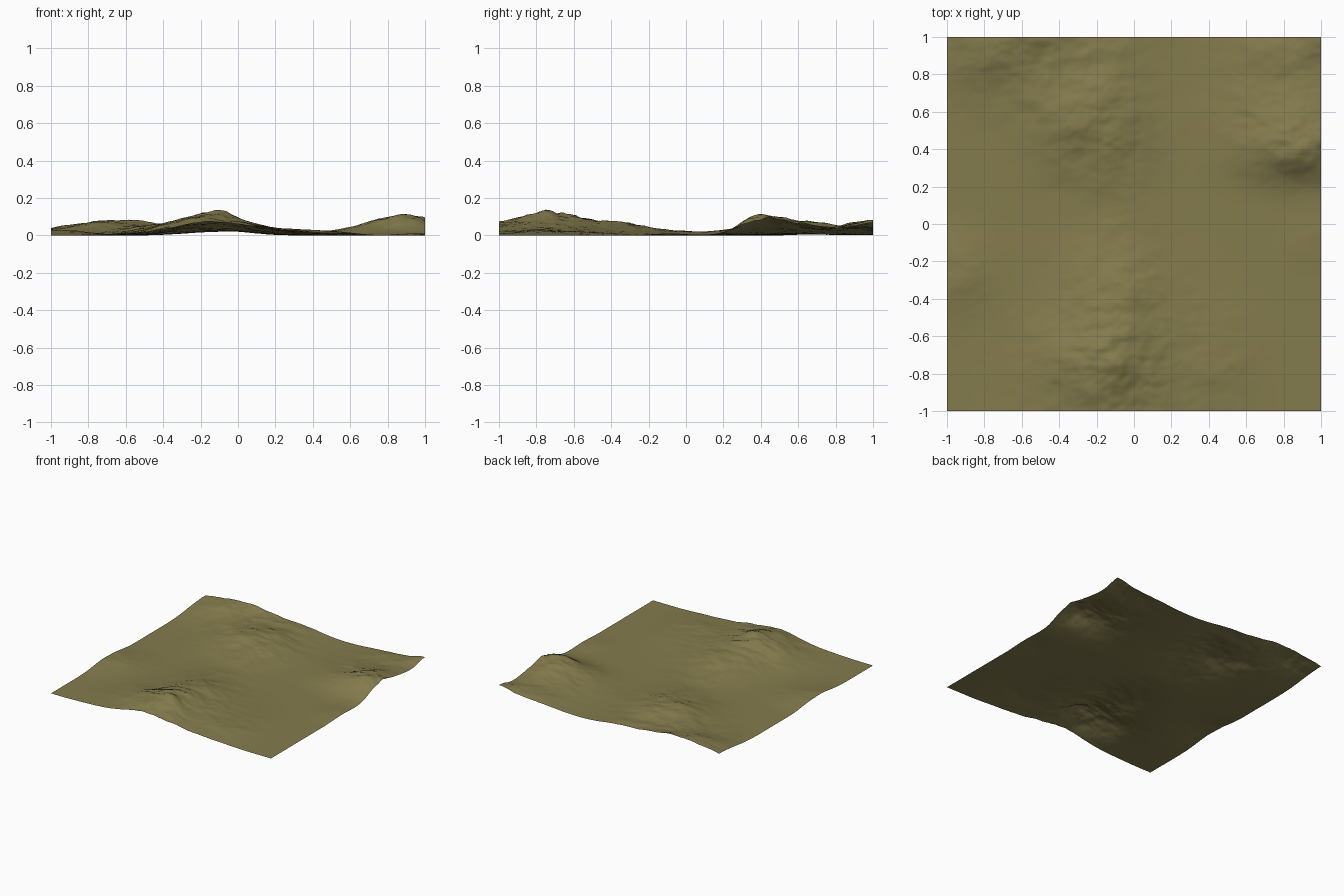
import bpy, bmesh, math
from mathutils import Vector, noise

N = 160  # grid cells per side

# Hills: centre x, centre y, spread x, spread y, height
HILLS = [
    (-0.18, -0.70, 0.18, 0.15, 0.058),   # south peak
    (-0.10, -0.85, 0.30, 0.35, 0.050),   # broad south rise
    (-0.05, -0.35, 0.20, 0.15, 0.028),   # spur toward the middle
    (0.45, -0.70, 0.15, 0.20, 0.020),    # low south-east knoll
    (-0.28, 0.55, 0.20, 0.18, 0.070),    # north middle hill
    (-0.65, 1.00, 0.30, 0.20, 0.075),    # north-west hill
    (0.90, 0.40, 0.23, 0.12, 0.080),     # east peak
    (0.85, 0.62, 0.26, 0.16, 0.052),     # east shoulder
    (1.05, 1.00, 0.15, 0.12, 0.060),     # north-east corner
    (0.75, 0.95, 0.20, 0.10, 0.028),
    (-0.95, -0.28, 0.15, 0.15, 0.030),   # west knoll
    (0.95, -0.10, 0.10, 0.10, 0.012),
]


def bump(d, s):
    return math.exp(-0.5 * (d / s) ** 2)


def height(x, y):
    h = 0.022 * bump(x + 0.08, 0.15)     # long ridge running north to south
    for cx, cy, sx, sy, top in HILLS:
        h += top * bump(x - cx, sx) * bump(y - cy, sy)
    # Eroded detail, stronger on high ground, stretched along x
    rough = noise.fractal(Vector((x * 4 + 3.3, y * 6 + 1.7, 0.5)), 0.9, 2.0, 5)
    return max(0.0, h * (1 + 0.22 * rough) - 0.0015)


# Terrain sheet
bm = bmesh.new()
bmesh.ops.create_grid(bm, x_segments=N, y_segments=N, size=1.0)
for v in bm.verts:
    v.co.z = height(v.co.x, v.co.y)
for f in bm.faces:
    f.smooth = True
mesh = bpy.data.meshes.new("terrain")
bm.to_mesh(mesh)
bm.free()

# Single olive ground colour
mat = bpy.data.materials.new("olive_ground")
mat.diffuse_color = (0.23, 0.20, 0.075, 1)
mesh.materials.append(mat)
terrain = bpy.data.objects.new("terrain", mesh)
bpy.context.collection.objects.link(terrain)
